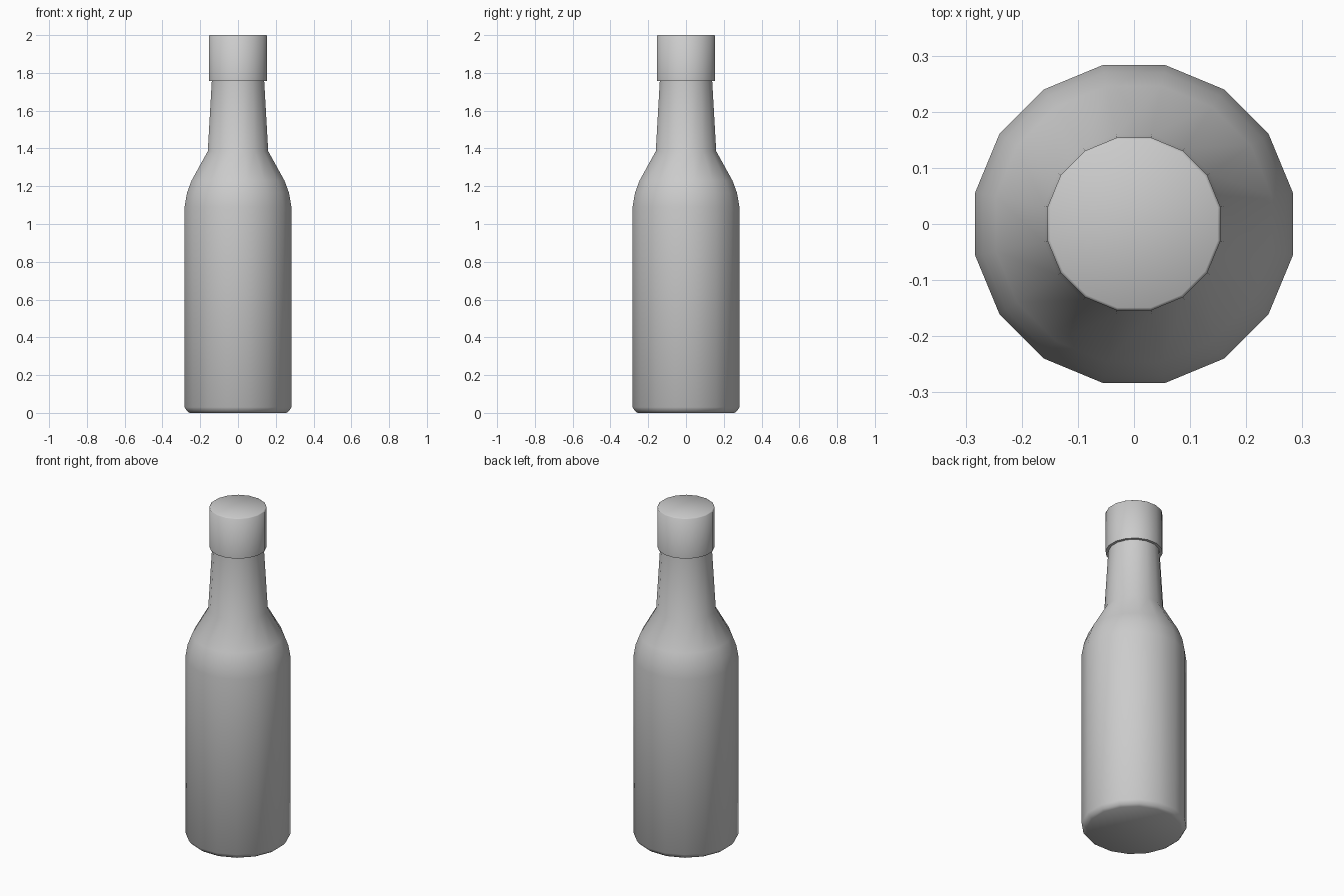
import bpy, bmesh, math

if "Cube" in bpy.data.objects:
    bpy.data.objects.remove(bpy.data.objects["Cube"])

SIDES = 16
HALF = math.pi / SIDES


def lathe(name, profile, angle):
    """Revolve (flat-to-flat half width, z) points into a closed 16-sided solid."""
    bm = bmesh.new()
    rings = []
    for w, z in profile:
        r = w / math.cos(HALF)
        rings.append([bm.verts.new((r * math.cos(HALF * (2 * i + 1)),
                                    r * math.sin(HALF * (2 * i + 1)), z))
                      for i in range(SIDES)])
    for a, b in zip(rings, rings[1:]):
        for i in range(SIDES):
            j = (i + 1) % SIDES
            bm.faces.new((a[i], a[j], b[j], b[i]))
    bm.faces.new(rings[0][::-1])
    bm.faces.new(rings[-1])
    mesh = bpy.data.meshes.new(name)
    bm.to_mesh(mesh)
    bm.free()
    obj = bpy.data.objects.new(name, mesh)
    bpy.context.collection.objects.link(obj)
    bpy.ops.object.select_all(action='DESELECT')
    obj.select_set(True)
    bpy.context.view_layer.objects.active = obj
    bpy.ops.object.shade_smooth_by_angle(angle=math.radians(angle))
    return obj


# Glass body: chamfered foot, straight wall, rounded shoulder, tapered neck
lathe("bottle_body", [(0.257, 0.0), (0.270, 0.01), (0.283, 0.03), (0.283, 1.09),
                      (0.270, 1.165), (0.246, 1.23), (0.160, 1.385),
                      (0.138, 1.77)], 60)

# Cap over the mouth, with a tiny softened top rim
lathe("bottle_cap", [(0.154, 1.757), (0.154, 1.996), (0.149, 2.0)], 60)
